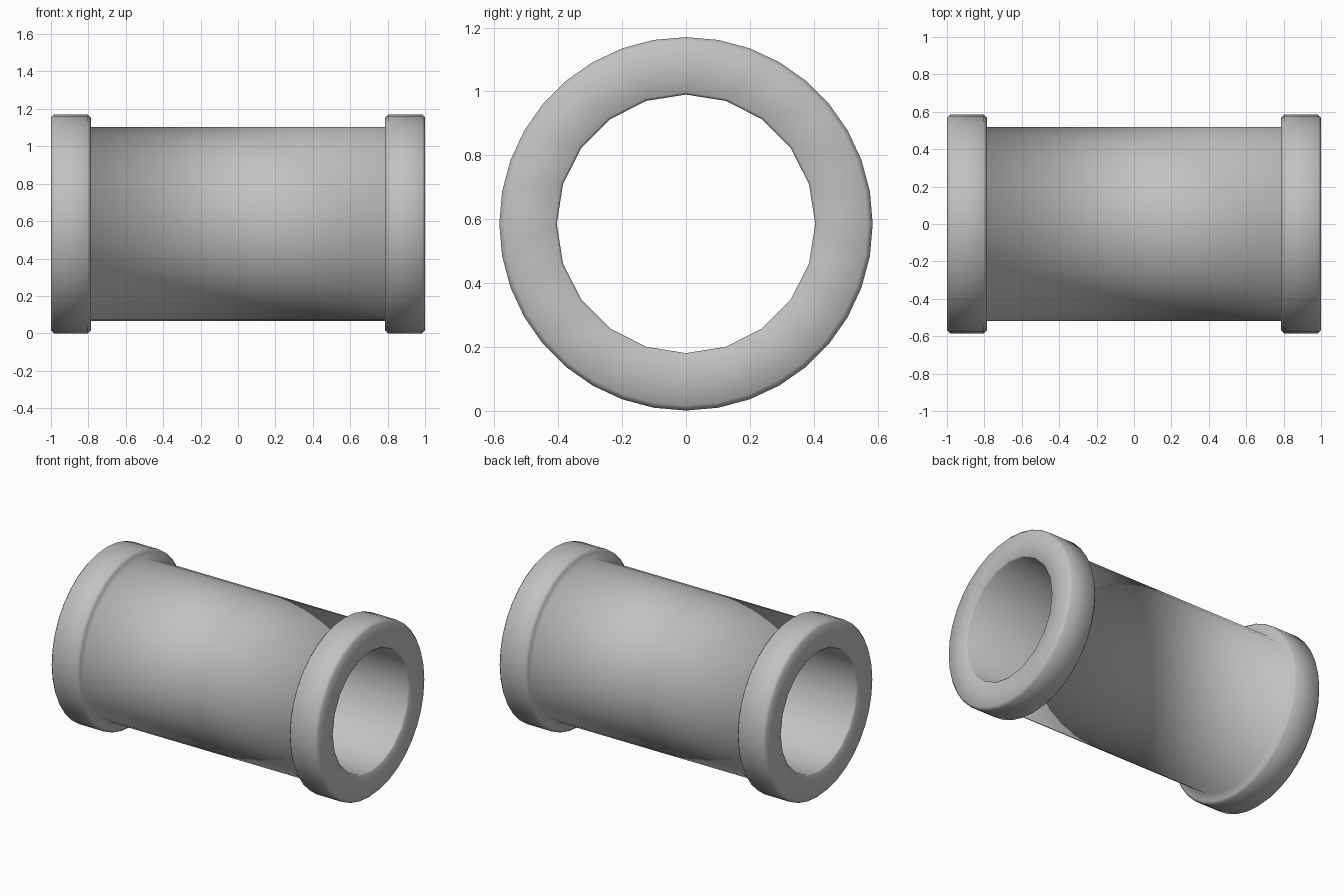
import bpy
import bmesh
import math

cube = bpy.data.objects.get("Cube")
if cube:
    bpy.data.objects.remove(cube, do_unlink=True)

OUTER, BODY, BORE = 0.585, 0.519, 0.405   # radii
CENTRE_Z = 0.585
COLLAR_X, BEVEL, BORE_BEVEL = 0.787, 0.016, 0.008

# Plain grey material
grey = bpy.data.materials.new("grey")
grey.use_nodes = True
colour = (0.54, 0.54, 0.54, 1)
grey.diffuse_color = colour
grey.node_tree.nodes["Principled BSDF"].inputs["Base Color"].default_value = colour


def ring(bm, x, radius, sides):
    """Loop of vertices around the x axis, first one on top."""
    steps = [2 * math.pi * i / sides for i in range(sides)]
    return [bm.verts.new((x, radius * math.sin(a), CENTRE_Z + radius * math.cos(a)))
            for a in steps]


def skin(bm, a, b):
    """Join two rings: quads where the sides line up, triangles elsewhere."""
    na, nb = len(a), len(b)
    i = j = 0
    while i < na or j < nb:
        va, vb = a[i % na], b[j % nb]
        step_a, step_b = (i + 1) * nb, (j + 1) * na
        if na == nb:
            i, j = i + 1, j + 1
            bm.faces.new((va, a[i % na], b[j % nb], vb))
        elif step_a <= step_b:
            i += 1
            bm.faces.new((va, a[i % na], vb))
        else:
            j += 1
            bm.faces.new((va, b[j % nb], vb))


bm = bmesh.new()

# Outer wall: half profile with a bevelled collar, mirrored to both ends
half = [(1, OUTER - BEVEL), (1 - BEVEL, OUTER), (COLLAR_X + BEVEL, OUTER),
        (COLLAR_X, OUTER - BEVEL), (COLLAR_X, BODY)]
profile = half + [(-x, r) for x, r in reversed(half)]
outer = [ring(bm, x, r, 36) for x, r in profile]

# Bore with fewer sides and softened rims
bore_half = [(-1, BORE + BORE_BEVEL), (BORE_BEVEL - 1, BORE)]
bore_profile = bore_half + [(-x, r) for x, r in reversed(bore_half)]
bore = [ring(bm, x, r, 20) for x, r in bore_profile]

# Closed section: outer wall, one end face, bore, the other end face
section = outer + bore
for k, loop in enumerate(section):
    skin(bm, section[k - 1], loop)

bmesh.ops.recalc_face_normals(bm, faces=bm.faces[:])
mesh = bpy.data.meshes.new("collared_pipe")
bm.to_mesh(mesh)
bm.free()
mesh.materials.append(grey)
pipe = bpy.data.objects.new("collared_pipe", mesh)
bpy.context.collection.objects.link(pipe)

# Smooth shading that also rounds the collar steps
bpy.ops.object.select_all(action='DESELECT')
pipe.select_set(True)
bpy.context.view_layer.objects.active = pipe
bpy.ops.object.shade_smooth_by_angle(angle=math.radians(95))
